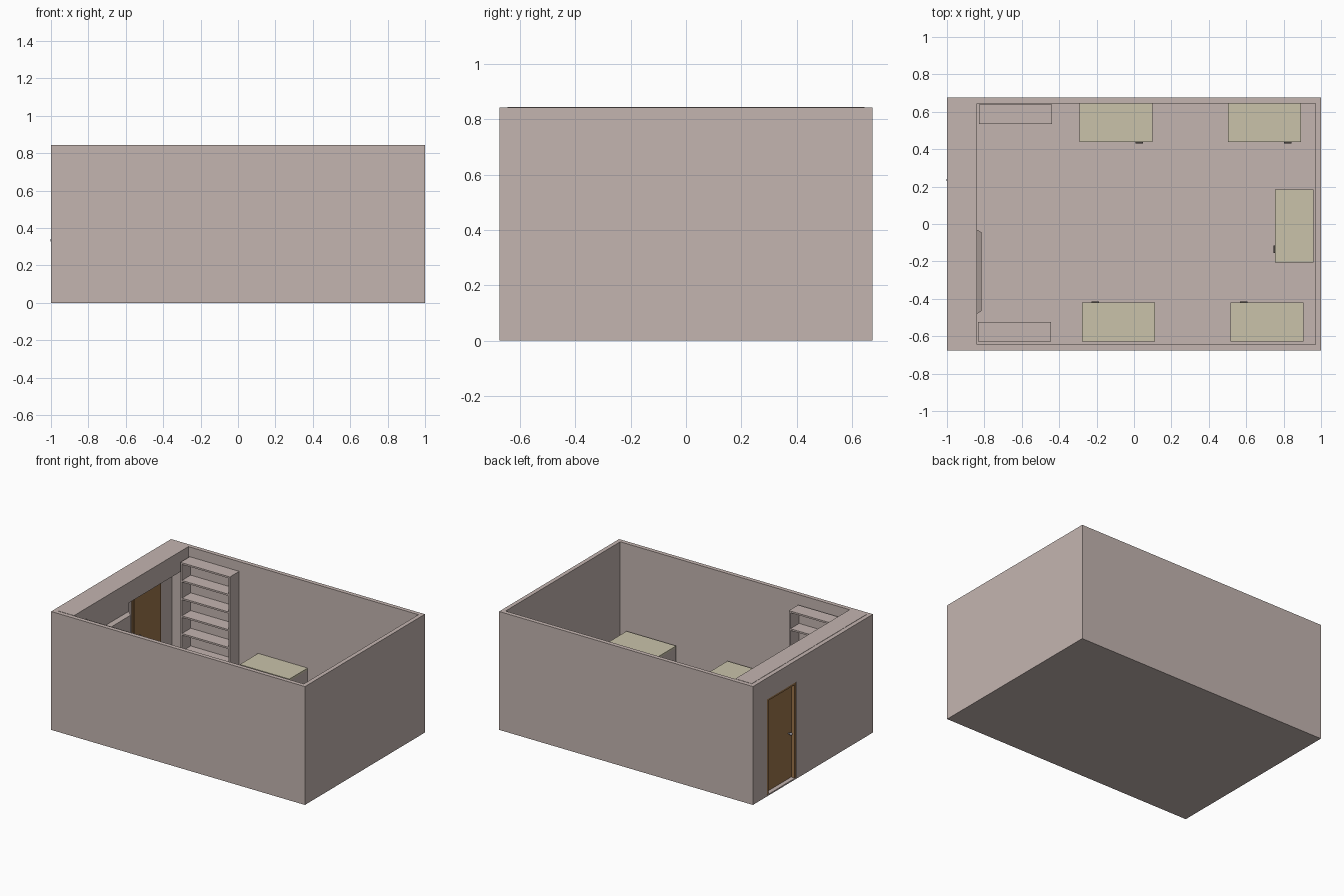
import bpy, bmesh, math
from mathutils import Matrix, Vector

if "Cube" in bpy.data.objects:
    bpy.data.objects.remove(bpy.data.objects["Cube"])


def material(name, col):
    m = bpy.data.materials.new(name)
    m.diffuse_color = (*col, 1)
    m.use_nodes = True
    m.node_tree.nodes["Principled BSDF"].inputs["Base Color"].default_value = m.diffuse_color
    return m


PLASTER = material("warm_grey", (0.552, 0.462, 0.434))
BEIGE = material("beige_top", (0.585, 0.54, 0.40))
WOOD = material("door_brown", (0.34, 0.18, 0.07))
METAL = material("handle_metal", (0.25, 0.25, 0.29))
DARK = material("dark_pull", (0.06, 0.05, 0.045))


def finish(name, bm, mat, xf=None):
    me = bpy.data.meshes.new(name)
    bm.to_mesh(me)
    bm.free()
    me.materials.append(mat)
    ob = bpy.data.objects.new(name, me)
    bpy.context.collection.objects.link(ob)
    if xf is not None:
        ob.matrix_world = xf
    return ob


def boxes(name, mat, spans, xf=None):
    """One object from boxes given as (x0, x1, y0, y1, z0, z1)."""
    bm = bmesh.new()
    for x0, x1, y0, y1, z0, z1 in spans:
        mid = Vector(((x0 + x1) / 2, (y0 + y1) / 2, (z0 + z1) / 2))
        size = Matrix.Diagonal((x1 - x0, y1 - y0, z1 - z0, 1))
        bmesh.ops.create_cube(bm, size=1, matrix=Matrix.Translation(mid) @ size)
    return finish(name, bm, mat)if xf is None else finish(name, bm, mat, xf)


def place(x, y, deg):
    return Matrix.Translation((x, y, 0)) @ Matrix.Rotation(math.radians(deg), 4, 'Z')


# Room shell
H, T, Y = 0.843, 0.03, 0.675
D0, D1, DH = 0.186, 0.514, 0.69      # doorway
boxes("floor", PLASTER, [(-1, 1, -Y, Y, 0, 0.01)])
boxes("back_wall", PLASTER, [(-1, 1, Y - T, Y, 0.01, H)])
boxes("front_wall", PLASTER, [(-1, 1, -Y, -Y + T, 0.01, H)])
boxes("right_wall", PLASTER, [(1 - T, 1, -Y + T, Y - T, 0.01, H)])
boxes("left_wall", PLASTER, [
    (-1, -1 + T, -Y + T, D0, 0.01, H),
    (-1, -1 + T, D1, Y - T, 0.01, H),
    (-1, -1 + T, D0, D1, DH, H)])

# Beam over the entry and the partition below it
boxes("entry_beam", PLASTER, [(-0.97, -0.84, -Y + T, Y - T, 0.70, 0.845)])
boxes("partition_wall", PLASTER, [(-0.97, -0.84, -Y + T, -0.03, 0.01, 0.70)])

# Door, frame and handles
W = 0.016
boxes("door_frame", WOOD, [
    (-0.997, -0.965, D0, D0 + W, 0.01, DH),
    (-0.997, -0.965, D1 - W, D1, 0.01, DH),
    (-0.997, -0.965, D0 + W, D1 - W, DH - W, DH)])
boxes("door_leaf", WOOD, [(-0.972, -0.955, D0 + W, D1 - W, 0.012, DH - W)])
bm = bmesh.new()
for x in (-0.992, -0.936):
    bmesh.ops.create_uvsphere(bm, u_segments=16, v_segments=8, radius=0.011,
                              matrix=Matrix.Translation((x, 0.235, 0.335)))
bmesh.ops.create_cone(bm, cap_ends=True, segments=12, radius1=0.005, radius2=0.005, depth=0.05,
                      matrix=Matrix.Translation((-0.964, 0.235, 0.335)) @ Matrix.Rotation(math.pi / 2, 4, 'Y'))
knobs = finish("door_knobs", bm, METAL)
for p in knobs.data.polygons:
    p.use_smooth = len(p.vertices) <= 4

# Wall screen with a bevelled front
bm = bmesh.new()
bmesh.ops.create_cube(bm, size=1, matrix=Matrix.Translation((-0.8275, -0.255, 0.515))
                      @ Matrix.Diagonal((0.025, 0.45, 0.25, 1)))
for v in bm.verts:
    if v.co.x > -0.8275:
        v.co.y += 0.015 if v.co.y < -0.255 else -0.015
        v.co.z += 0.015 if v.co.z < 0.515 else -0.015
finish("wall_screen", bm, PLASTER)


# Bookcases, open side facing local -y
def bookcase(name, xf):
    w, d, h, t = 0.195, 0.0525, 0.777, 0.012
    parts = [(-w, -w + t, -d, d, 0.01, h), (w - t, w, -d, d, 0.01, h),
             (-w + t, w - t, d - 0.006, d, 0.01, h)]
    for i in range(7):
        z = h - i * 0.126
        parts.append((-w + t, w - t, -d, d - 0.006, z - t, z))
    boxes(name, PLASTER, parts, xf)


bookcase("back_bookcase", place(-0.633, 0.587, 0))
bookcase("front_bookcase", place(-0.638, -0.577, 180))


# Desks with a drawer pedestal, sitter on local -y
def desk(name, xf):
    w, d, h, t = 0.195, 0.103, 0.23, 0.014
    boxes(name + "_top", BEIGE, [(-w, w, -d, d, h - t, h)], xf)
    body = [(-w, -w + t, -d, d, 0.01, h - t), (w - t, w, -d, d, 0.01, h - t),
            (-w + t, w - t, d - 0.02, d - 0.01, 0.08, h - t),
            (0.06, w - t, -d + 0.006, d - 0.02, 0.02, h - t)]
    fronts = [(0.064, w - t - 0.003, -d, -d + 0.006, 0.024 + i * 0.064, 0.084 + i * 0.064)
              for i in range(3)]
    boxes(name + "_body", PLASTER, body + fronts, xf)
    boxes(name + "_pulls", DARK, [(0.105, 0.145, -d - 0.007, -d, 0.054 + i * 0.064, 0.06 + i * 0.064)
                                  for i in range(3)], xf)


desk("back_left_desk", place(-0.097, 0.541, 0))
desk("back_right_desk", place(0.697, 0.541, 0))
desk("front_left_desk", place(-0.083, -0.524, 180))
desk("front_right_desk", place(0.712, -0.524, 180))
desk("side_desk", place(0.857, -0.011, -90))
